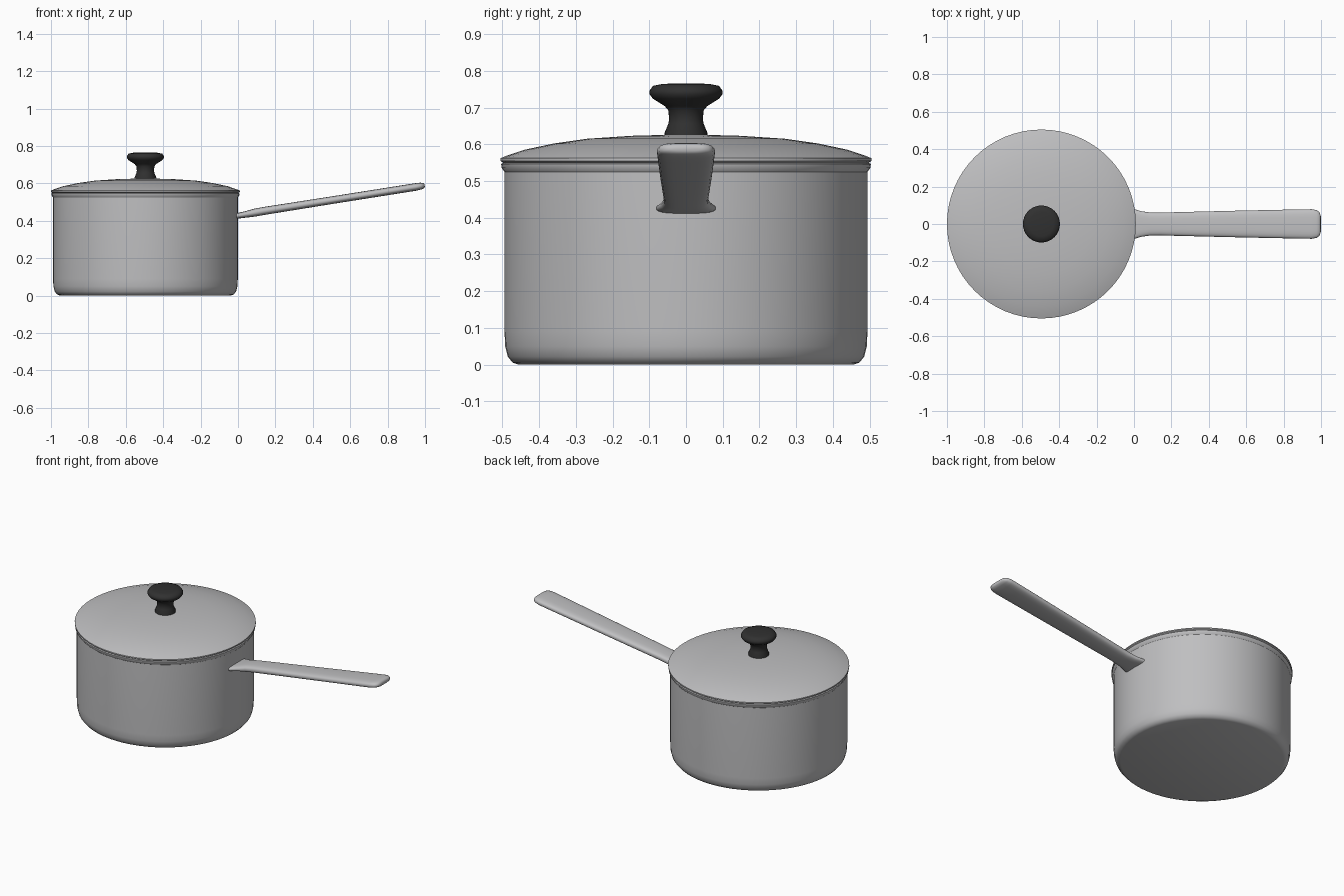
import bpy, bmesh, math
from math import cos, sin, pi, copysign

cube = bpy.data.objects.get("Cube")
if cube:
    bpy.data.objects.remove(cube, do_unlink=True)

POT_X = -0.495


def make_material(name, color):
    mat = bpy.data.materials.new(name)
    mat.use_nodes = True
    mat.diffuse_color = (*color, 1)
    mat.node_tree.nodes["Principled BSDF"].inputs["Base Color"].default_value = (*color, 1)
    return mat


steel = make_material("brushed steel", (0.52, 0.52, 0.53))
black = make_material("black plastic", (0.03, 0.03, 0.03))


def loft(name, rings, mat, angle=35):
    """Skin a list of equal-length point rings and close both ends."""
    bm = bmesh.new()
    loops = [[bm.verts.new(p) for p in ring] for ring in rings]
    n = len(loops[0])
    for a, b in zip(loops, loops[1:]):
        for i in range(n):
            j = (i + 1) % n
            bm.faces.new((a[i], a[j], b[j], b[i]))
    bm.faces.new(loops[0][::-1])
    bm.faces.new(loops[-1])
    bmesh.ops.recalc_face_normals(bm, faces=bm.faces)
    mesh = bpy.data.meshes.new(name)
    bm.to_mesh(mesh)
    bm.free()
    mesh.materials.append(mat)
    obj = bpy.data.objects.new(name, mesh)
    bpy.context.collection.objects.link(obj)
    bpy.ops.object.select_all(action="DESELECT")
    obj.select_set(True)
    bpy.context.view_layer.objects.active = obj
    bpy.ops.object.shade_smooth_by_angle(angle=math.radians(angle))
    return obj


def turn(name, profile, mat, sides=64, angle=35):
    """Revolve (radius, height) points around the pot axis."""
    turns = [2 * pi * i / sides for i in range(sides)]
    rings = [[(POT_X + r * cos(t), r * sin(t), z) for t in turns] for r, z in profile]
    return loft(name, rings, mat, angle)


# Pot body: rounded base, straight wall, rolled lip, hollow inside
turn("pot_body", [
    (0.455, 0.0), (0.472, 0.006), (0.485, 0.022), (0.492, 0.05), (0.494, 0.09),
    (0.494, 0.525), (0.502, 0.536), (0.503, 0.546), (0.496, 0.551),
    (0.484, 0.546), (0.482, 0.08), (0.46, 0.02)], steel)

# Lid: shallow dome with a thin turned rim
turn("lid", [
    (0.482, 0.545), (0.497, 0.549), (0.505, 0.555), (0.505, 0.562), (0.49, 0.568),
    (0.44, 0.585), (0.36, 0.602), (0.27, 0.615), (0.15, 0.623), (0.04, 0.626)], steel)

# Knob: flared foot, narrow neck, wide cap
turn("lid_knob", [
    (0.058, 0.618), (0.058, 0.632), (0.048, 0.656), (0.046, 0.668), (0.048, 0.692),
    (0.058, 0.704), (0.090, 0.724), (0.099, 0.736), (0.099, 0.746),
    (0.090, 0.759), (0.065, 0.764), (0.02, 0.766)], black, sides=32, angle=50)


# Handle: rounded flat bar, flared at the wall and blunt at the tip
def section(x, z, half_width, half_thick, lean=0.0, count=24):
    ring = []
    for i in range(count):
        t = 2 * pi * i / count
        c, s = cos(t), sin(t)
        y = half_width * copysign(abs(c) ** 0.6, c)
        h = half_thick * copysign(abs(s) ** 0.75, s)
        ring.append((x - lean * h, y, z + h))
    return ring


stations = [
    (-0.03, 0.425, 0.084, 0.014), (0.0, 0.427, 0.080, 0.015),
    (0.04, 0.434, 0.068, 0.017), (0.09, 0.444, 0.061, 0.021),
    (0.14, 0.453, 0.061, 0.021), (0.50, 0.510, 0.070, 0.020),
    (0.88, 0.570, 0.078, 0.020), (0.95, 0.581, 0.079, 0.020),
    (0.978, 0.586, 0.074, 0.018), (0.992, 0.588, 0.062, 0.014),
    (0.998, 0.589, 0.045, 0.007)]
loft("handle", [section(*s, lean=0.16) for s in stations], steel, angle=50)
